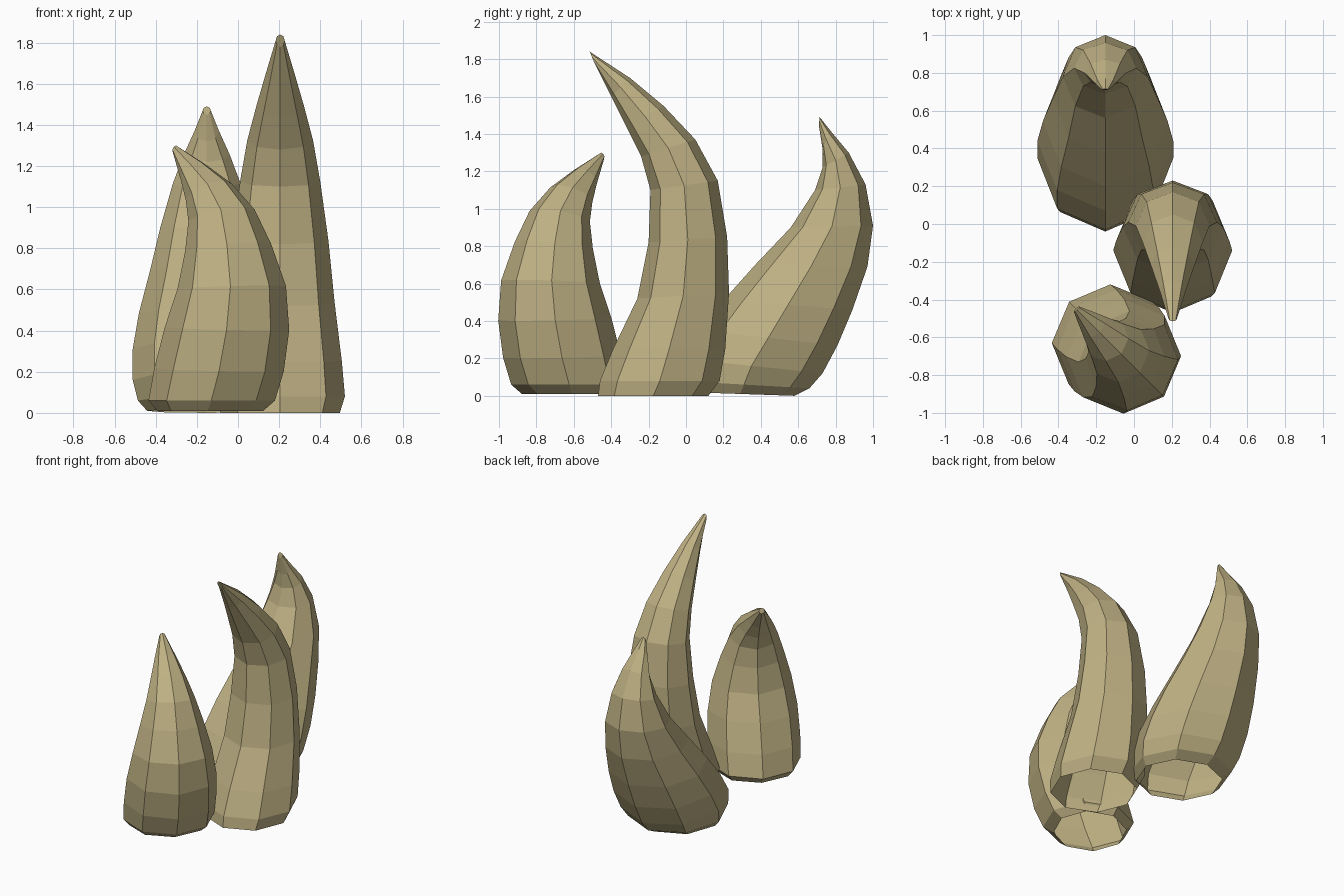
import bpy, bmesh, math
from mathutils import Vector

SIDES = 8

bone = bpy.data.materials.new("tan_bone")
bone.diffuse_color = (0.52, 0.44, 0.23, 1)


def horn(name, origin, angle, rings):
    """Loft a curved, open-bottomed horn. Each ring is (outer s, outer z,
    inner s, inner z, half width); s runs along the bend direction."""
    d = Vector((math.cos(angle), math.sin(angle), 0))
    side = Vector((-d.y, d.x, 0))
    base = Vector((origin[0], origin[1], 0))
    bm = bmesh.new()
    loops = []
    for so, zo, si, zi, w in rings:
        a = base + d * so + Vector((0, 0, zo))
        b = base + d * si + Vector((0, 0, zi))
        mid, half = (a + b) / 2, (b - a) / 2
        loop = []
        for i in range(SIDES):
            t = 2 * math.pi * i / SIDES
            loop.append(bm.verts.new(mid + half * math.cos(t) + side * w * math.sin(t)))
        loops.append(loop)
    for lo, hi in zip(loops, loops[1:]):
        for i in range(SIDES):
            j = (i + 1) % SIDES
            bm.faces.new((lo[i], lo[j], hi[j], hi[i]))
    bm.faces.new(loops[-1])  # blunt tip
    me = bpy.data.meshes.new(name)
    bm.to_mesh(me)
    bm.free()
    me.materials.append(bone)
    ob = bpy.data.objects.new(name, me)
    bpy.context.collection.objects.link(ob)
    return ob


# Tall middle horn, bending to the front
horn("tall_horn", (0.205, 0), -math.pi / 2, [
    (-.12, 0, .47, 0, .29), (-.18, .08, .46, .08, .315),
    (-.21, .25, .39, .25, .30), (-.23, .55, .26, .52, .265),
    (-.22, .85, .20, .82, .235), (-.17, 1.15, .19, 1.10, .195),
    (-.05, 1.37, .24, 1.28, .16), (.12, 1.55, .32, 1.44, .115),
    (.30, 1.70, .40, 1.60, .07), (.515, 1.84, .49, 1.78, .022)])

# Back horn, leaning backwards then hooking upright
horn("back_horn", (-0.152, 0), -math.pi / 2, [
    (-.58, 0, 0, .02, .29), (-.66, .04, .04, .08, .335),
    (-.73, .12, .03, .20, .36), (-.81, .27, -.07, .35, .36),
    (-.89, .46, -.20, .51, .33), (-.97, .69, -.37, .70, .275),
    (-1.0, .91, -.56, .90, .225), (-.96, 1.13, -.69, 1.10, .165),
    (-.87, 1.30, -.73, 1.22, .11), (-.77, 1.42, -.73, 1.32, .06),
    (-.715, 1.49, -.71, 1.45, .02)])

# Short fat front horn, bending diagonally to the back left
horn("front_horn", (-0.11, -0.645), math.radians(135), [
    (-.21, .01, .28, .01, .27), (-.28, .06, .33, .06, .31),
    (-.34, .20, .29, .22, .315), (-.38, .40, .22, .42, .305),
    (-.37, .62, .145, .60, .27), (-.29, .83, .115, .78, .215),
    (-.20, 1.0, .115, .92, .165), (-.06, 1.13, .15, 1.02, .12),
    (.10, 1.22, .20, 1.12, .075), (.27, 1.30, .28, 1.26, .02)])
